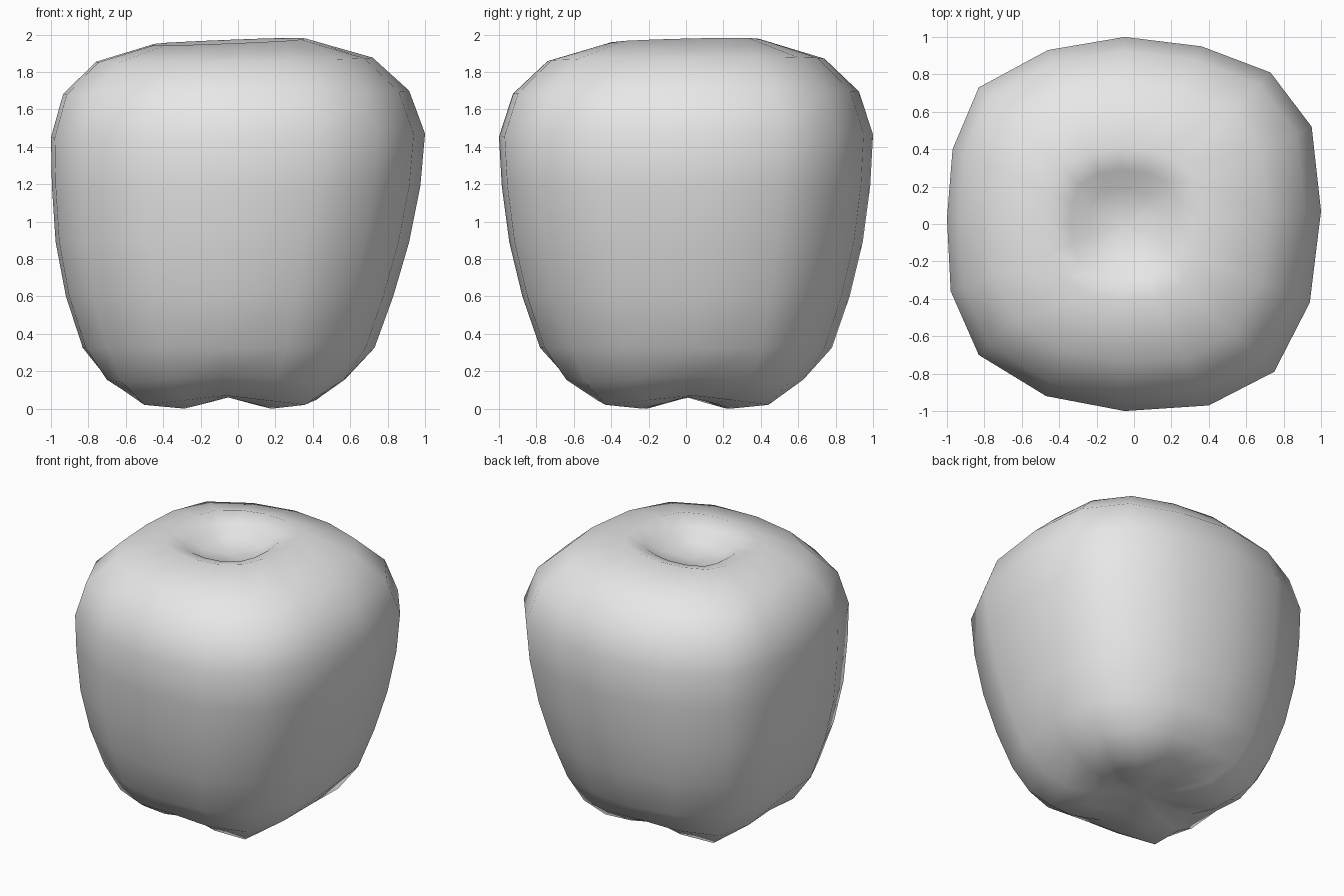
import bpy, bmesh, math

cube = bpy.data.objects.get("Cube")
if cube:
    bpy.data.objects.remove(cube)

# Rounded-square outline of the fruit at its widest
OUTLINE = [(1, .07), (.95, .52), (.73, .81), (.36, .95), (-.05, 1), (-.46, .93),
           (-.83, .73), (-.97, .4), (-1, .03), (-.98, -.36), (-.83, -.7),
           (-.47, -.92), (-.05, -1), (.4, -.97), (.75, -.79), (.94, -.42)]

# Rings from the base to the stem hollow:
# height, scale, x shift, corner lobes, groove height, tilt
RINGS = [(0, .27, -.04, .1, .06, 0), (.02, .49, -.05, .11, .05, 0),
         (.14, .66, -.055, .03, .03, 0), (.325, .78, -.05, 0, 0, 0),
         (.6, .875, -.045, 0, 0, 0), (.89, .945, -.03, 0, 0, 0),
         (1.19, .985, -.01, 0, 0, 0), (1.46, 1, 0, 0, 0, .01),
         (1.69, .925, -.01, 0, 0, .01), (1.865, .74, -.02, 0, 0, .015),
         (1.962, .41, -.05, 0, 0, .04), (1.925, .29, -.05, 0, 0, .04),
         (1.86, .19, -.05, 0, 0, .04)]


def make_ring(bm, z, scale, shift, lobe, groove, tilt):
    verts = []
    for i, (ox, oy) in enumerate(OUTLINE):
        wave = math.cos(i * math.pi / 2)       # +1 on the sides, -1 at the corners
        s = scale * (1 - lobe * wave)
        x, y = ox * s, oy * s
        verts.append(bm.verts.new((x + shift, y,
                                   z + groove * (1 + wave) / 2 + tilt * (x + .6 * y))))
    return verts


def close_end(bm, ring, z, top):
    tip = bm.verts.new((-.05, 0, z))
    for a, b in zip(ring, ring[1:] + ring[:1]):
        bm.faces.new((a, b, tip) if top else (b, a, tip))


# Fruit body
bm = bmesh.new()
rings = [make_ring(bm, *r) for r in RINGS]
for low, high in zip(rings, rings[1:]):
    for i in range(len(low)):
        j = (i + 1) % len(low)
        bm.faces.new((low[i], low[j], high[j], high[i]))
close_end(bm, rings[0], .08, False)
close_end(bm, rings[-1], 1.83, True)
for face in bm.faces:
    face.smooth = True

mesh = bpy.data.meshes.new("apple_body")
bm.to_mesh(mesh)
bm.free()
apple = bpy.data.objects.new("apple_body", mesh)
bpy.context.scene.collection.objects.link(apple)

# Plain grey skin
skin = bpy.data.materials.new("light_grey")
skin.use_nodes = True
colour = (.8, .8, .8, 1)
skin.diffuse_color = colour
skin.node_tree.nodes["Principled BSDF"].inputs["Base Color"].default_value = colour
mesh.materials.append(skin)
